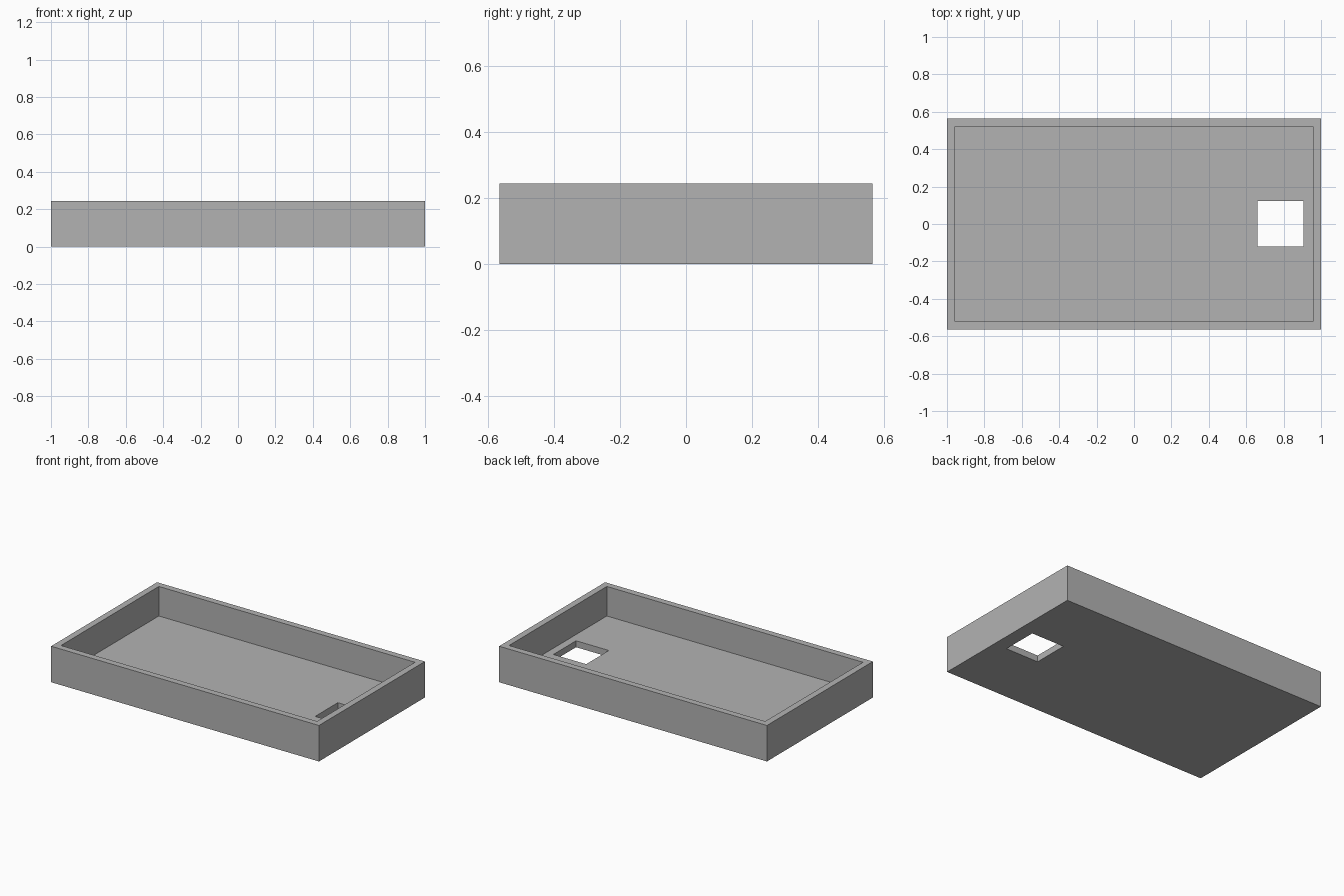
import bpy

cube = bpy.data.objects.get("Cube")
if cube:
    bpy.data.objects.remove(cube, do_unlink=True)

LENGTH, WIDTH, HEIGHT = 2.0, 1.13, 0.243
WALL = 0.0435

grey = bpy.data.materials.new("plain grey")
grey.use_nodes = True
colour = (0.45, 0.45, 0.45, 1)
grey.diffuse_color = colour
grey.node_tree.nodes["Principled BSDF"].inputs["Base Color"].default_value = colour


def box(name, low, high):
    """Add a box spanning two opposite corners."""
    centre = [(a + b) / 2 for a, b in zip(low, high)]
    bpy.ops.mesh.primitive_cube_add(size=1, location=centre)
    obj = bpy.context.object
    obj.name = name
    obj.scale = [b - a for a, b in zip(low, high)]
    bpy.ops.object.transform_apply(location=True, rotation=False, scale=True)
    obj.data.materials.append(grey)
    return obj


def cut(target, cutter):
    """Subtract a box from the target, then discard it."""
    cutter.hide_render = True
    mod = target.modifiers.new(cutter.name, "BOOLEAN")
    mod.operation = "DIFFERENCE"
    mod.solver = "EXACT"
    mod.object = cutter
    bpy.context.view_layer.objects.active = target
    bpy.ops.object.modifier_apply(modifier=mod.name)
    bpy.data.objects.remove(cutter, do_unlink=True)


# Open tray: solid block, hollowed from above
x, y = LENGTH / 2, WIDTH / 2
tray = box("tray", (-x, -y, 0), (x, y, HEIGHT))
cut(tray, box("cavity", (WALL - x, WALL - y, WALL), (x - WALL, y - WALL, HEIGHT + 1)))

# Square opening through the floor near the left end
cut(tray, box("floor_opening", (0.66, -0.12, -1), (0.905, 0.122, HEIGHT / 2)))
